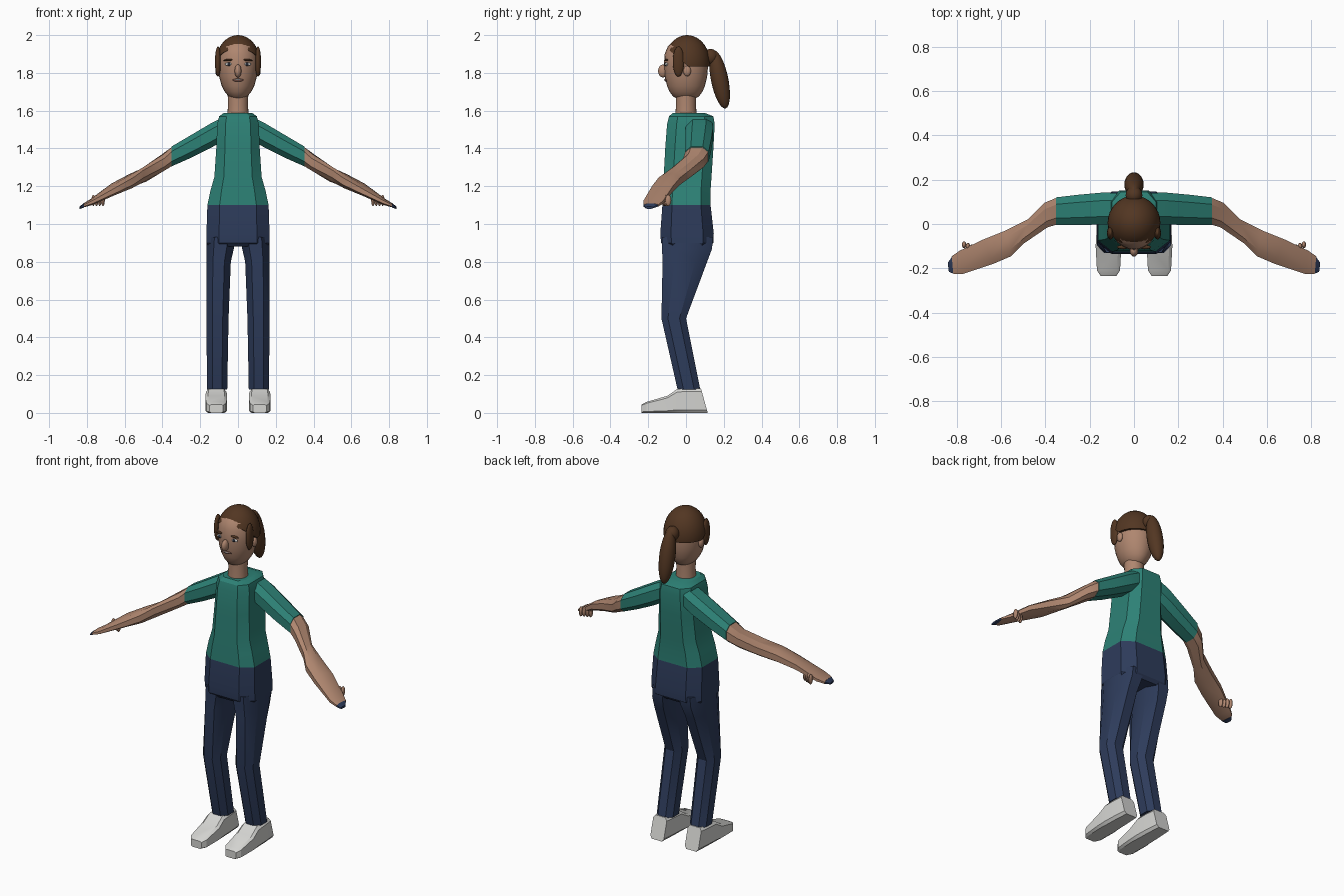
import bpy, bmesh, math
from mathutils import Vector, Matrix

if "Cube" in bpy.data.objects:
    bpy.data.objects.remove(bpy.data.objects["Cube"])


def material(name, rgb):
    m = bpy.data.materials.new(name)
    m.use_nodes = True
    m.diffuse_color = (*rgb, 1)
    for node in m.node_tree.nodes:
        if node.type == 'BSDF_PRINCIPLED':
            node.inputs["Base Color"].default_value = (*rgb, 1)
    return m


SKIN = material("skin", (0.43, 0.24, 0.16))
TEAL = material("teal_shirt", (0.026, 0.22, 0.18))
NAVY = material("navy_cloth", (0.027, 0.045, 0.105))
HAIR = material("brown_hair", (0.085, 0.037, 0.016))
SHOE = material("shoe_white", (0.66, 0.66, 0.64))
WHITE = material("eye_white", (0.75, 0.75, 0.73))
DARK = material("eye_dark", (0.02, 0.025, 0.04))
LIPS = material("lips", (0.2, 0.09, 0.07))
SIDES = (("left", 1), ("right", -1))


def finish(name, bm, mat, angle=30):
    bmesh.ops.recalc_face_normals(bm, faces=bm.faces)
    mesh = bpy.data.meshes.new(name)
    bm.to_mesh(mesh)
    bm.free()
    mesh.materials.append(mat)
    ob = bpy.data.objects.new(name, mesh)
    bpy.context.collection.objects.link(ob)
    bpy.ops.object.select_all(action='DESELECT')
    ob.select_set(True)
    bpy.context.view_layer.objects.active = ob
    bpy.ops.object.shade_smooth_by_angle(angle=math.radians(angle))
    return ob


def chamfered(c):
    """Unit square section with cut corners."""
    return [(1, -c), (1, c), (c, 1), (-c, 1), (-1, c), (-1, -c), (-c, -1), (c, -1)]


ROUND = [(math.cos(i * math.pi / 12), math.sin(i * math.pi / 12)) for i in range(24)]


def loft(name, rings, section, mat, s=1, angle=30):
    """Skin a section through rings given as (centre, u axis, v axis)."""
    bm = bmesh.new()
    rows = []
    for centre, u, v in rings:
        row = []
        for a, b in section:
            p = Vector(centre) + a * Vector(u) + b * Vector(v)
            row.append(bm.verts.new((p.x * s, p.y, p.z)))
        rows.append(row)
    n = len(section)
    for r0, r1 in zip(rows, rows[1:]):
        for i in range(n):
            bm.faces.new((r0[i], r0[(i + 1) % n], r1[(i + 1) % n], r1[i]))
    bm.faces.new(rows[0])
    bm.faces.new(rows[-1])
    return finish(name, bm, mat, angle)


def level(z, x0, x1, y0, y1):
    """Horizontal ring from its extents."""
    return (((x0 + x1) / 2, (y0 + y1) / 2, z), ((x1 - x0) / 2, 0, 0), (0, (y1 - y0) / 2, 0))


def blob(name, centre, radii, mat, tilt=(0, 0), cuts=(), segs=20):
    """Ellipsoid, tilted about x and y, optionally trimmed by planes."""
    bm = bmesh.new()
    bmesh.ops.create_uvsphere(bm, u_segments=segs, v_segments=segs * 2 // 3, radius=1)
    mat4 = (Matrix.Translation(centre) @ Matrix.Rotation(tilt[0], 4, 'X')
            @ Matrix.Rotation(tilt[1], 4, 'Y') @ Matrix.Diagonal((*radii, 1)))
    bm.transform(mat4)
    for co, no in cuts:
        geom = bm.verts[:] + bm.edges[:] + bm.faces[:]
        cut = bmesh.ops.bisect_plane(bm, geom=geom, plane_co=co, plane_no=no, clear_inner=True)
        rim = [e for e in cut["geom_cut"] if isinstance(e, bmesh.types.BMEdge)]
        bmesh.ops.contextual_create(bm, geom=rim)
    return finish(name, bm, mat, 40)


# Torso: z, half width, front y, back y
torso = [(1.1, .162, -.125, .13), (1.18, .145, -.122, .13), (1.25, .125, -.118, .135),
         (1.4, .115, -.11, .145), (1.53, .11, -.1, .152), (1.57, .1, -.09, .145),
         (1.588, .075, -.07, .1)]
loft("shirt_body", [level(z, -w, w, f, b) for z, w, f, b in torso], chamfered(.6), TEAL)

# Hips and trouser legs
hips = [(1.1, .162, -.125, .13), (.95, .167, -.136, .147), (.9, .167, -.132, .145),
        (.88, .155, -.115, .13)]
loft("trouser_hips", [level(z, -w, w, f, b) for z, w, f, b in hips], chamfered(.6), NAVY)
leg = [level(.93, .01, .166, -.128, .142), level(.87, .022, .167, -.127, .138),
       level(.8, .038, .167, -.124, .112), level(.5, .05, .167, -.13, .0),
       level(.125, .057, .164, -.045, .075)]

# Shoe: y, half width, height, backward lean of the lower edge
shoe = [(-.235, .035, .045, 0), (-.21, .052, .058, 0), (-.1, .058, .09, 0),
        (-.045, .055, .127, 0), (.03, .052, .13, 0), (.097, .045, .13, -.018)]

# Arm: front edge x, y; back edge x, y; top z, bottom z
sleeve = [(.08, .0, .08, .14, 1.565, 1.44), (.14, -.002, .14, .142, 1.535, 1.405),
          (.25, -.005, .25, .132, 1.47, 1.35), (.352, -.005, .352, .12, 1.41, 1.305)]
forearm = [(.35, -.003, .35, .118, 1.408, 1.307), (.39, -.015, .405, .095, 1.37, 1.28),
           (.5, -.09, .48, .02, 1.305, 1.225), (.554, -.145, .58, -.03, 1.265, 1.19),
           (.635, -.18, .68, -.07, 1.215, 1.155), (.77, -.225, .785, -.12, 1.132, 1.1),
           (.815, -.225, .822, -.145, 1.108, 1.088)]
fingertip = [(.813, -.225, .82, -.147, 1.109, 1.087), (.835, -.215, .84, -.175, 1.092, 1.08)]


def arm_rings(rows):
    out = []
    for fx, fy, bx, by, top, low in rows:
        out.append((((fx + bx) / 2, (fy + by) / 2, (top + low) / 2),
                    ((bx - fx) / 2, (by - fy) / 2, 0), (0, 0, (top - low) / 2)))
    return out


for side, s in SIDES:
    loft(side + "_trouser_leg", leg, chamfered(.47), NAVY, s)
    loft(side + "_shoe", [((.115, y, h / 2), (w, 0, 0), (0, lean, h / 2))
                          for y, w, h, lean in shoe], chamfered(.75), SHOE, s)
    loft(side + "_sleeve", arm_rings(sleeve), chamfered(.5), TEAL, s)
    loft(side + "_forearm_and_hand", arm_rings(forearm), chamfered(.5), SKIN, s)
    loft(side + "_fingertips", arm_rings(fingertip), chamfered(.5), NAVY, s)
    # Curled fingers under the hand
    for i in range(4):
        blob(f"{side}_finger_{i + 1}", (s * (.715 + .017 * i), -.115 + .007 * i, 1.125),
             (.01, .016, .03), SKIN, segs=12)

# Neck and head
loft("neck", [level(z, -r, r, -r, r) for z, r in ((1.56, .057), (1.63, .053), (1.7, .055))],
     ROUND, SKIN)
head = [(1.66, .025, .04), (1.675, .05, .068), (1.70, .07, .087), (1.73, .086, .1),
        (1.78, .1, .112), (1.84, .107, .117), (1.9, .104, .113), (1.94, .088, .096),
        (1.97, .06, .065), (1.985, .03, .03)]
loft("head", [level(z, -w, w, -d, d) for z, w, d in head], ROUND, SKIN, angle=50)
blob("nose", (0, -.122, 1.81), (.018, .026, .034), SKIN)
blob("mouth", (0, -.106, 1.762), (.03, .008, .008), LIPS)
blob("teeth", (0, -.110, 1.764), (.02, .006, .003), WHITE)

# Hair cap trimmed along the hairline, ponytail behind
blob("hair_cap", (0, .006, 1.85), (.119, .122, .15), HAIR, segs=32,
     cuts=[((0, -.1, 1.93), (0, .65, .76)), ((0, 0, 1.835), (0, 0, 1))])
blob("ponytail_knot", (0, .13, 1.885), (.038, .04, .042), HAIR)
blob("ponytail", (0, .178, 1.765), (.044, .046, .157), HAIR, tilt=(.2, 0))

for side, s in SIDES:
    blob(side + "_side_lock", (s * .106, -.04, 1.86), (.016, .03, .08), HAIR)
    blob(side + "_ear", (s * .106, .006, 1.81), (.014, .02, .028), SKIN)
    blob(side + "_eye", (s * .048, -.103, 1.846), (.021, .008, .009), WHITE)
    blob(side + "_iris", (s * .048, -.108, 1.846), (.009, .006, .009), DARK, segs=12)
    blob(side + "_eyebrow", (s * .05, -.104, 1.868), (.027, .009, .006), HAIR, tilt=(0, s * .08))
